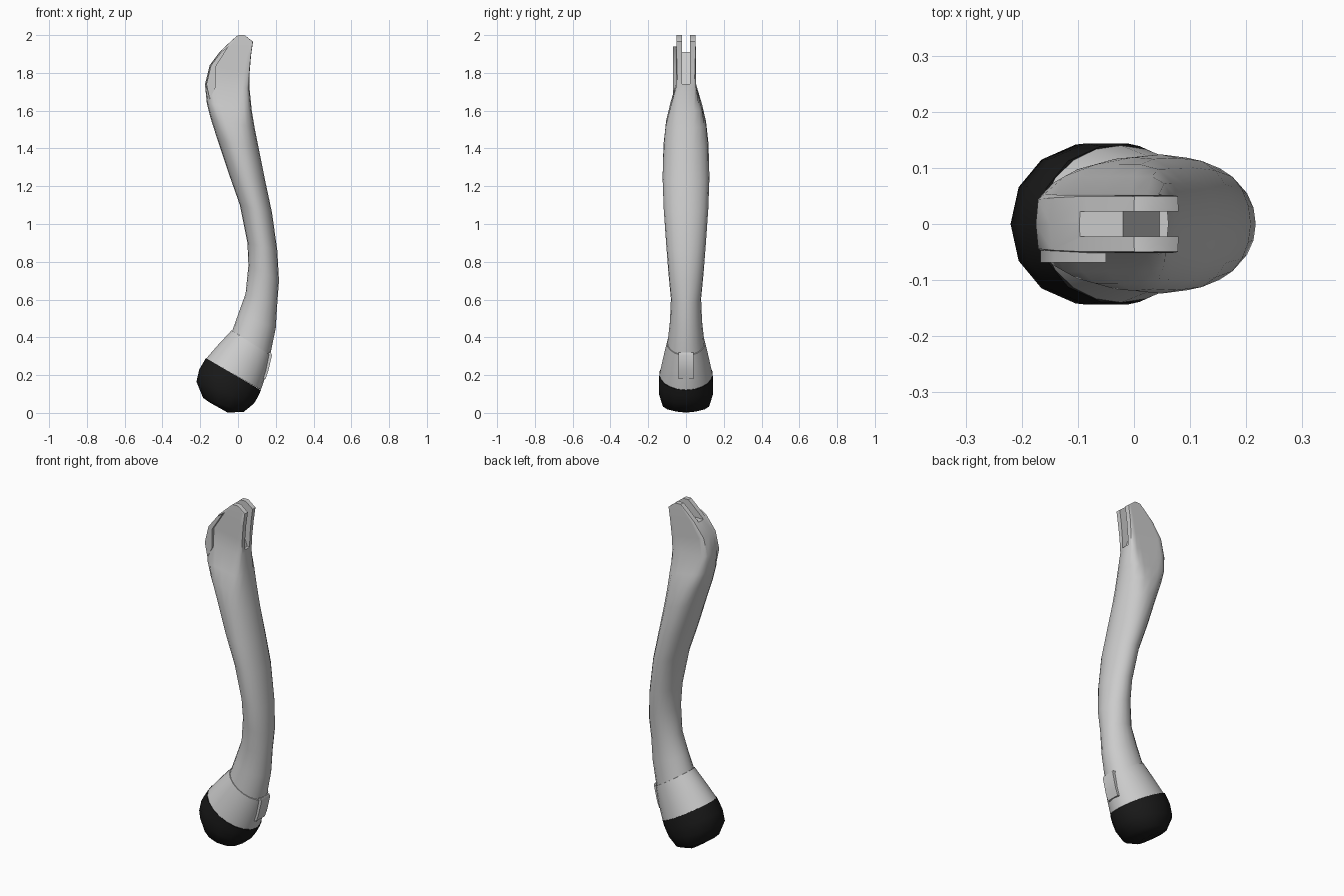
import bpy, bmesh, math

if "Cube" in bpy.data.objects:
    bpy.data.objects.remove(bpy.data.objects["Cube"])

N = 20

def spow(v, e):
    return math.copysign(abs(v) ** e, v)

def finish(name, bm, mat=None, angle=40):
    bmesh.ops.recalc_face_normals(bm, faces=bm.faces[:])
    me = bpy.data.meshes.new(name)
    bm.to_mesh(me)
    bm.free()
    ob = bpy.data.objects.new(name, me)
    bpy.context.collection.objects.link(ob)
    if mat:
        me.materials.append(mat)
    shade(ob, angle)
    return ob

def shade(ob, angle=40):
    bpy.ops.object.select_all(action='DESELECT')
    ob.select_set(True)
    bpy.context.view_layer.objects.active = ob
    bpy.ops.object.shade_smooth_by_angle(angle=math.radians(angle))

def loft(name, rings, mat=None, n=N, angle=40):
    """Rings: left x, left z, right x, right z, half width, half-width limit, squareness."""
    bm = bmesh.new()
    loops = []
    for lx, lz, rx, rz, hw, lim, e in rings:
        loop = []
        for i in range(n):
            t = 2 * math.pi * i / n
            c, s = spow(math.cos(t), e), spow(math.sin(t), e)
            y = max(-lim, min(lim, hw * s))
            loop.append(bm.verts.new(((lx + rx) / 2 + (rx - lx) / 2 * c, y,
                                      (lz + rz) / 2 + (rz - lz) / 2 * c)))
        loops.append(loop)
    for a, b in zip(loops, loops[1:]):
        for i in range(n):
            j = (i + 1) % n
            bm.faces.new((a[i], a[j], b[j], b[i]))
    bm.faces.new(loops[0])
    bm.faces.new(loops[-1])
    return finish(name, bm, mat, angle)

def prism(name, pts, y0, y1):
    bm = bmesh.new()
    a = [bm.verts.new((x, y0, z)) for x, z in pts]
    b = [bm.verts.new((x, y1, z)) for x, z in pts]
    bm.faces.new(a)
    bm.faces.new(b)
    for i in range(len(pts)):
        j = (i + 1) % len(pts)
        bm.faces.new((a[i], a[j], b[j], b[i]))
    return finish(name, bm)

# curved shin, flattened towards the knee
shin = loft("shin", [
    (-.03, .435, .17, .305, .098, 1, 1),
    (0, .52, .20, .45, .085, 1, 1),
    (.04, .63, .208, .58, .080, 1, 1),
    (.055, .78, .217, .70, .093, 1, 1),
    (.05, .90, .208, .86, .104, 1, 1),
    (.01, 1.10, .18, 1.06, .118, 1, 1),
    (-.05, 1.27, .146, 1.22, .124, 1, 1),
    (-.11, 1.45, .11, 1.40, .122, .119, 1),
    (-.145, 1.56, .088, 1.51, .118, .106, .9),
    (-.165, 1.64, .073, 1.60, .110, .085, .8),
    (-.175, 1.74, .061, 1.72, .10, .054, .7),
    (-.15, 1.84, .063, 1.80, .10, .052, .65),
    (-.09, 1.92, .07, 1.89, .10, .052, .6),
    (-.03, 1.975, .08, 1.965, .10, .051, .6),
    (0, 2.0, .035, 2.0, .10, .05, .6)])

# slot that splits the knee end into a fork
cutter = prism("slot_cutter", [(-.3, 2.1), (-.3, 1.91), (-.02, 1.91), (.045, 1.74),
                               (.2, 1.74), (.2, 2.1)], -.022, .022)
cutter.hide_render = True
mod = shin.modifiers.new("slot", 'BOOLEAN')
mod.operation = 'DIFFERENCE'
mod.object = cutter
mod.solver = 'EXACT'
bpy.context.view_layer.objects.active = shin
bpy.ops.object.modifier_apply(modifier=mod.name)
bpy.data.objects.remove(cutter)
shade(shin)

# raised rim on the front side of the knee
prism("knee_rim", [(-.05, 1.94), (-.12, 1.83), (-.12, 1.72), (-.15, 1.66),
                   (-.167, 1.74), (-.143, 1.84), (-.085, 1.915)], -.069, -.03)

# sleeve above the foot, a hair larger than the shin
loft("ankle_sleeve", [
    (-.034, .437, .174, .304, .102, 1, 1),
    (-.11, .355, .155, .22, .122, 1, 1),
    (-.168, .288, .121, .122, .140, 1, 1)])

# tongue running down the sleeve
prism("ankle_tongue", [(.174, .32), (.180, .305), (.160, .22), (.146, .18),
                       (.12, .18), (.14, .32)], -.04, .04)

# black rubber foot
black = bpy.data.materials.new("rubber")
black.diffuse_color = (.01, .01, .01, 1)
black.use_nodes = True
black.node_tree.nodes["Principled BSDF"].inputs["Base Color"].default_value = black.diffuse_color
loft("foot_pad", [
    (-.17, .29, .121, .12, .142, 1, .95),
    (-.205, .23, .108, .09, .147, 1, .95),
    (-.22, .165, .085, .05, .145, 1, .95),
    (-.185, .08, .03, .005, .125, 1, .95),
    (-.15, .055, -.055, .002, .08, 1, 1)], black, 14, 50)
